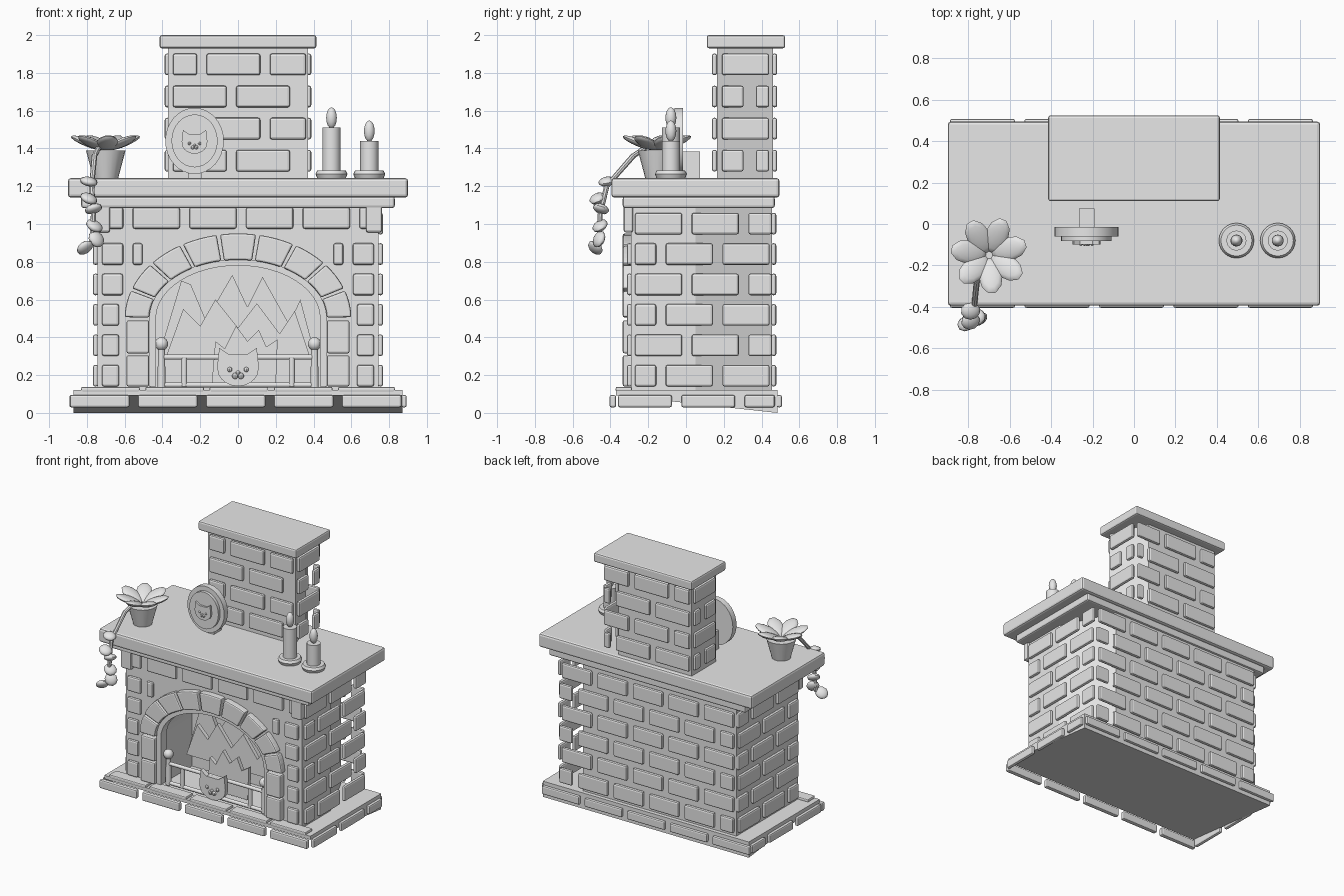
import bpy, bmesh, math
from mathutils import Matrix, Vector

if "Cube" in bpy.data.objects:
    bpy.data.objects.remove(bpy.data.objects["Cube"])

stone = bpy.data.materials.new("pale grey stone")
stone.diffuse_color = (0.8, 0.8, 0.8, 1)
stone.use_nodes = True
stone.node_tree.nodes["Principled BSDF"].inputs["Base Color"].default_value = stone.diffuse_color


def finish(name, bm, bevel=0, smooth=False, segs=2):
    bmesh.ops.recalc_face_normals(bm, faces=bm.faces)
    me = bpy.data.meshes.new(name)
    bm.to_mesh(me)
    bm.free()
    ob = bpy.data.objects.new(name, me)
    bpy.context.collection.objects.link(ob)
    me.materials.append(stone)
    if bevel:
        m = ob.modifiers.new("Bevel", 'BEVEL')
        m.width, m.segments, m.limit_method = bevel, segs, 'ANGLE'
    if smooth:
        bpy.ops.object.select_all(action='DESELECT')
        ob.select_set(True)
        bpy.context.view_layer.objects.active = ob
        bpy.ops.object.shade_smooth_by_angle(angle=math.radians(40))
    return ob


def box(bm, x0, x1, y0, y1, z0, z1):
    m = (Matrix.Translation(((x0 + x1) / 2, (y0 + y1) / 2, (z0 + z1) / 2))
         @ Matrix.Diagonal((x1 - x0, y1 - y0, z1 - z0, 1)))
    bmesh.ops.create_cube(bm, size=1, matrix=m)


def prism(bm, pts, axis, a, b):
    """Extrude a 2D outline from a to b along an axis."""
    def at(p, t):
        return {'x': (t, p[0], p[1]), 'y': (p[0], t, p[1]), 'z': (p[0], p[1], t)}[axis]
    lo = [bm.verts.new(at(p, a)) for p in pts]
    hi = [bm.verts.new(at(p, b)) for p in pts]
    n = len(pts)
    bm.faces.new(lo)
    bm.faces.new(hi[::-1])
    for i in range(n):
        bm.faces.new((lo[i], hi[i], hi[(i + 1) % n], lo[(i + 1) % n]))


def cone(bm, x, y, z0, z1, r0, r1, n=20):
    bmesh.ops.create_cone(bm, cap_ends=True, segments=n, radius1=r0, radius2=r1, depth=z1 - z0,
                          matrix=Matrix.Translation((x, y, (z0 + z1) / 2)))


def ball(bm, loc, size, rot=Matrix(), u=14, v=8):
    bmesh.ops.create_uvsphere(bm, u_segments=u, v_segments=v, radius=1,
                              matrix=Matrix.Translation(loc) @ rot @ Matrix.Diagonal((*size, 1)))


def slab(name, *dims, bevel=0.012):
    bm = bmesh.new()
    box(bm, *dims)
    return finish(name, bm, bevel)


def arc(rx, rz, a0, a1, n, cz=0.5):
    return [(rx * math.cos(a0 + (a1 - a0) * i / n), cz + rz * math.sin(a0 + (a1 - a0) * i / n))
            for i in range(n + 1)]


def course(start, end, short_first, length=0.25, gap=0.05):
    """Brick spans for one row of running bond."""
    spans, s, w = [], start, length * 0.45 if short_first else length
    while end - s > 0.05:
        e = min(s + w, end)
        spans.append((s, e))
        s, w = e + gap, length
    return spans


def wall_bricks(bm, side, plane, spans, z, h=0.115, t=0.028):
    for a, b in spans:
        p = sorted((plane, plane + t * (1 if plane > 0 or side == 'y+' else -1)))
        if side == 'y-':
            p = (plane - t, plane)
        if side[0] == 'x':
            box(bm, p[0], p[1], a, b, z - h / 2, z + h / 2)
        else:
            box(bm, a, b, p[0], p[1], z - h / 2, z + h / 2)


# Hearth base: wedge slab, edge bricks, top tiles
bm = bmesh.new()
prism(bm, [(-0.37, 0.12), (0.485, 0.12), (0.485, 0), (-0.37, 0.093)], 'x', -0.87, 0.87)
finish("base_slab", bm)
bm = bmesh.new()
front = course(-0.89, 0.89, False, 0.315, 0.045)
wall_bricks(bm, 'y-', -0.37, front, 0.062, 0.065, 0.035)
wall_bricks(bm, 'y+', 0.48, front, 0.062, 0.065)
for x in (-0.865, 0.865):
    wall_bricks(bm, 'x', x, course(-0.36, 0.47, False, 0.285), 0.062, 0.065)
finish("base_bricks", bm, 0.01)
bm = bmesh.new()
for a, b in course(-0.83, 0.83, False, 0.31, 0.03):
    box(bm, a, b, -0.372, -0.285, 0.11, 0.138)
finish("hearth_tiles", bm, 0.008)

# Main body with arched firebox opening
bm = bmesh.new()
prism(bm, [(-0.745, -0.29), (0.745, -0.29), (0.745, 0.05), (0.55, 0.455), (-0.745, 0.455)], 'z', 0.11, 1.1)
body = finish("body", bm)
bm = bmesh.new()
prism(bm, [(0.46, 0.121)] + arc(0.46, 0.31, 0, math.pi, 24) + [(-0.46, 0.121)], 'y', -0.5, 0.1)
cutter = finish("opening_cutter", bm)
cutter.hide_render = True
mod = body.modifiers.new("Opening", 'BOOLEAN')
mod.object, mod.operation, mod.solver = cutter, 'DIFFERENCE', 'EXACT'
bpy.context.view_layer.objects.active = body
bpy.ops.object.modifier_apply(modifier="Opening")
bpy.data.objects.remove(cutter)

# Body bricks on all four sides, leaving room for the arch
bm = bmesh.new()
for i in range(6):
    z, short = 0.197 + 0.161 * i, i % 2 == 0
    for x in (-0.74, 0.74):
        wall_bricks(bm, 'x', x, course(-0.27, 0.455, short), z)
    wall_bricks(bm, 'y+', 0.45, course(-0.73, 0.74, short), z)
    k = (max(z - 0.06, 0.5) - 0.5) / 0.47
    if k < 0.92:
        w = 0.63 * math.sqrt(1 - k * k)
        for a, b in course(-0.72, -w, short):
            wall_bricks(bm, 'y-', -0.285, [(a, b), (-b, -a)], z)
    else:
        wall_bricks(bm, 'y-', -0.285, course(-0.72, 0.75, True), z + 0.03)
finish("body_bricks", bm, 0.012)

# Arch stones and side blocks
bm = bmesh.new()
step = math.pi / 9
for i in range(9):
    a, b = i * step + 0.015, (i + 1) * step - 0.015
    prism(bm, arc(0.6, 0.45, a, b, 4) + arc(0.47, 0.31, b, a, 4), 'y', -0.335, -0.27)
for s in (-1, 1):
    for z0, z1 in ((0.14, 0.305), (0.315, 0.49)):
        x = sorted((s * 0.47, s * 0.59))
        box(bm, *x, -0.335, -0.27, z0, z1)
finish("arch_stones", bm, 0.01)
bm = bmesh.new()
outer = [(0.47, 0.14)] + arc(0.47, 0.315, 0, math.pi, 24) + [(-0.47, 0.14)]
inner = [(-0.435, 0.14)] + arc(0.435, 0.28, math.pi, 0, 24) + [(0.435, 0.14)]
prism(bm, outer + inner, 'y', -0.31, -0.24)
finish("arch_trim", bm)

# Flames as flat zigzag plates
def flame(name, pts, y):
    bm = bmesh.new()
    prism(bm, pts, 'y', y, y + 0.03)
    finish(name, bm)

flame("flame_back", [(-0.42, 0.3), (-0.3, 0.7), (-0.25, 0.68), (-0.17, 0.49), (-0.03, 0.73), (0.05, 0.56),
                     (0.13, 0.72), (0.27, 0.47), (0.33, 0.6), (0.41, 0.3)], 0.0)
flame("flame_middle", [(-0.38, 0.3), (-0.29, 0.55), (-0.2, 0.46), (-0.12, 0.6), (0, 0.45), (0.1, 0.58),
                       (0.22, 0.42), (0.3, 0.54), (0.38, 0.3)], -0.08)
flame("flame_front", [(-0.14, 0.14), (-0.12, 0.38), (-0.07, 0.34), (-0.01, 0.46), (0.05, 0.38), (0.11, 0.44),
                      (0.15, 0.35), (0.21, 0.39), (0.2, 0.14)], -0.17)

# Fire grate: posts, finials, rails and bars
bm = bmesh.new()
for s in (-1, 1):
    cone(bm, s * 0.405, -0.26, 0.135, 0.34, 0.022, 0.018, 12)
    ball(bm, (s * 0.405, -0.26, 0.365), (0.036,) * 3)
    cone(bm, s * 0.285, -0.26, 0.14, 0.29, 0.017, 0.017, 10)
for z in (0.148, 0.295):
    bmesh.ops.create_cone(bm, cap_ends=True, segments=10, radius1=0.014, radius2=0.014, depth=0.81,
                          matrix=Matrix.Translation((0, -0.26, z)) @ Matrix.Rotation(math.pi / 2, 4, 'Y'))
finish("fire_grate", bm, smooth=True)


# Cat faces: outline with ears, raised eyes and nose
def cat_face(name, x, y, z, r, t):
    bm = bmesh.new()
    top = [(1, 0.1), (0.9, 1.0), (0.45, 0.68), (-0.45, 0.68), (-0.9, 1.0), (-1, 0.1)]
    low = [(math.cos(a), 0.85 * math.sin(a)) for a in [math.pi * (1 + i / 10) for i in range(1, 10)]]
    prism(bm, [(x + r * u, z + r * v) for u, v in top + low], 'y', y - t, y)
    for u, v, w in ((-0.4, -0.05, 0.12), (0.4, -0.05, 0.12), (0, -0.22, 0.12), (-0.14, -0.36, 0.15), (0.14, -0.36, 0.15)):
        ball(bm, (x + r * u, y - t, z + r * v), (r * w, r * 0.12, r * w), u=8, v=6)
    finish(name, bm)

cat_face("grate_cat_face", 0, -0.275, 0.235, 0.11, 0.035)
cat_face("plaque_cat_face", -0.23, -0.083, 1.43, 0.068, 0.015)

# Mantel, under-board and brackets
slab("mantel_shelf", -0.9, 0.9, -0.395, 0.495, 1.14, 1.243, bevel=0.015)
slab("mantel_board", -0.83, 0.83, -0.335, 0.47, 1.085, 1.145)
for n, x in (("left", -0.72), ("right", 0.72)):
    slab(n + "_bracket", x - 0.043, x + 0.043, -0.33, -0.28, 0.955, 1.13)

# Chimney
bm = bmesh.new()
prism(bm, [(-0.37, 0.165), (0.37, 0.165), (0.25, 0.46), (-0.37, 0.46)], 'z', 1.2, 1.95)
finish("chimney", bm)
bm = bmesh.new()
for i in range(4):
    z, short = 1.335 + 0.17 * i, i % 2 == 1
    wall_bricks(bm, 'y-', 0.165, course(-0.345, 0.36, short, 0.285), z)
    wall_bricks(bm, 'y+', 0.455, course(-0.36, 0.36, short, 0.285), z)
    for x in (-0.36, 0.36):
        wall_bricks(bm, 'x', x, [(0.19, 0.44)] if short else [(0.19, 0.305), (0.37, 0.44)], z)
finish("chimney_bricks", bm, 0.012)
slab("chimney_cap", -0.415, 0.415, 0.11, 0.525, 1.93, 2.0)

# Plaque with rear stand
bm = bmesh.new()
for rx, rz, y0, y1 in ((0.155, 0.175, -0.06, -0.015), (0.122, 0.14, -0.083, -0.05)):
    prism(bm, [(x - 0.23, z) for x, z in arc(rx, rz, 0, math.tau * 31 / 32, 31, 1.44)], 'y', y0, y1)
finish("plaque", bm, smooth=True)
slab("plaque_stand", -0.265, -0.19, -0.02, 0.075, 1.24, 1.385, bevel=0)

# Candles
for n, x, top in (("tall", 0.495, 1.51), ("short", 0.695, 1.44)):
    bm = bmesh.new()
    cone(bm, x, -0.08, 1.24, 1.265, 0.075, 0.085, 24)
    cone(bm, x, -0.08, 1.265, 1.283, 0.085, 0.075, 24)
    cone(bm, x, -0.08, 1.28, top, 0.048, 0.048, 24)
    ball(bm, (x, -0.08, top + 0.052), (0.029, 0.029, 0.056))
    finish(n + "_candle", bm, smooth=True)

# Potted plant with trailing vine
bm = bmesh.new()
cone(bm, -0.70, -0.15, 1.24, 1.39, 0.065, 0.105, 20)
finish("plant_pot", bm, smooth=True)
bm = bmesh.new()
for i in range(7):
    r = Matrix.Rotation(math.tau * i / 7 + 0.3, 4, 'Z')
    p = Vector((-0.70, -0.15, 1.43)) + r @ Vector((0.1, 0, 0))
    ball(bm, p, (0.095, 0.058, 0.02), r @ Matrix.Rotation(-0.38, 4, 'Y'), 10, 8)
for x, y, z, a in ((-0.79, -0.42, 1.225, 0.2), (-0.765, -0.45, 1.08, -0.3), (-0.79, -0.47, 1.135, 0.4),
                   (-0.76, -0.455, 0.99, 0.5), (-0.75, -0.46, 0.92, 0.9), (-0.81, -0.48, 0.875, -0.6)):
    ball(bm, (x, y, z), (0.048, 0.044, 0.024), Matrix.Rotation(a, 4, 'Y') @ Matrix.Rotation(a, 4, 'X'), 10, 8)
finish("plant_leaves", bm, smooth=True)
bm = bmesh.new()
path = [Vector(p) for p in ((-0.74, -0.22, 1.40), (-0.76, -0.28, 1.36), (-0.775, -0.42, 1.2),
                            (-0.765, -0.455, 1.05), (-0.775, -0.46, 0.89))]
for a, b in zip(path, path[1:]):
    m = Matrix.Translation((a + b) / 2) @ (b - a).to_track_quat('Z', 'Y').to_matrix().to_4x4()
    bmesh.ops.create_cone(bm, cap_ends=True, segments=8, radius1=0.015, radius2=0.013,
                          depth=(b - a).length + 0.01, matrix=m)
finish("plant_vine", bm, smooth=True)
